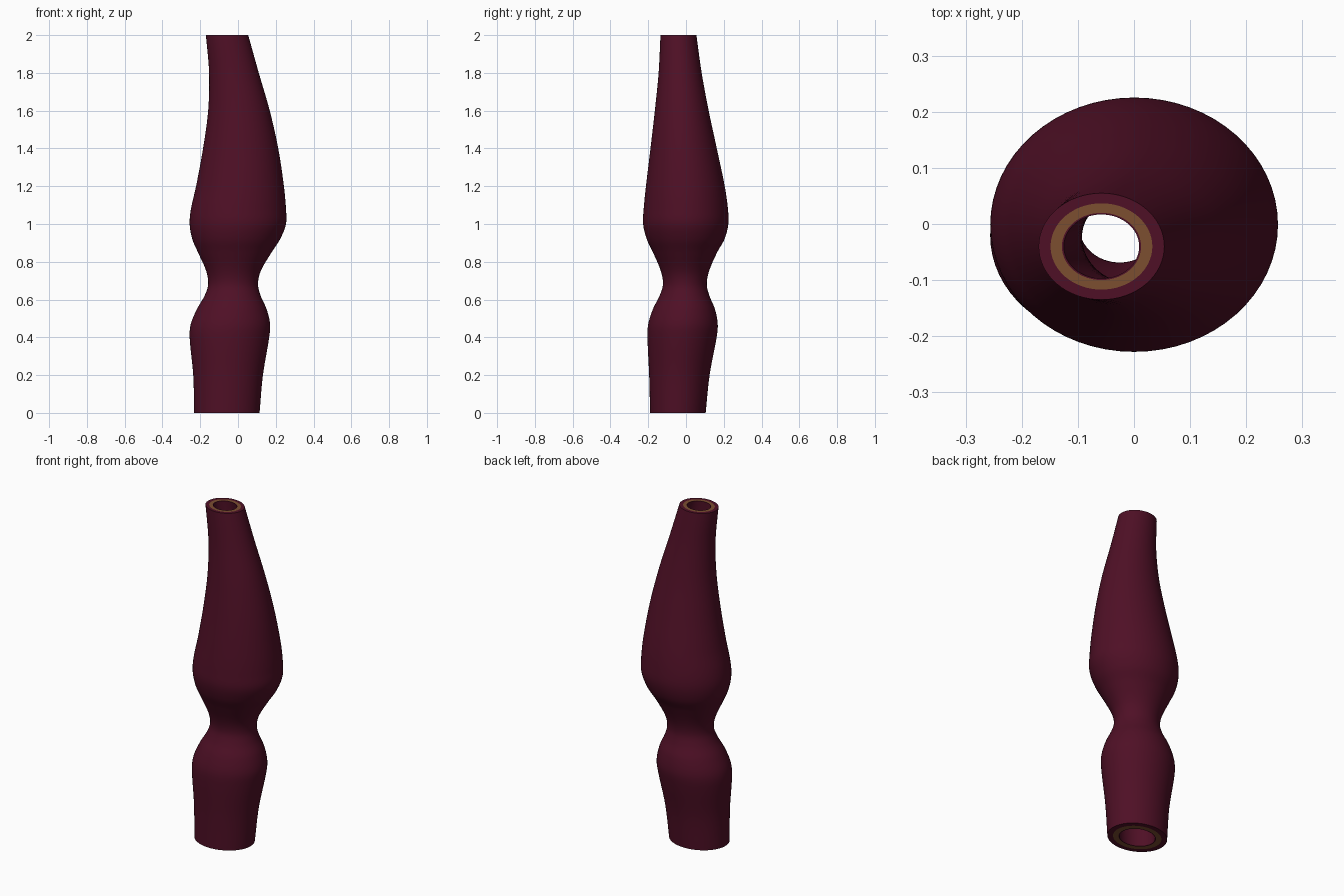
import bpy
import bmesh
from math import sin, cos, pi, exp, radians

cube = bpy.data.objects.get("Cube")
if cube:
    bpy.data.objects.remove(cube, do_unlink=True)

SIDES = 64
STEPS = 6      # rings between neighbouring stations
NECK = 0.68    # height of the narrowest point

# Stations up the vessel: height, left edge, right edge, front edge, back edge
STATIONS = [
    (0.0, -.232, .114, -.19, .104),
    (0.2, -.237, .132, -.195, .125),
    (0.4, -.256, .165, -.204, .162),
    (0.47, -.25, .17, -.2, .168),
    (0.55, -.217, .151, -.175, .153),
    (0.62, -.177, .12, -.14, .124),
    (NECK, -.158, .106, -.122, .11),
    (0.75, -.168, .12, -.133, .122),
    (0.85, -.212, .178, -.175, .165),
    (0.92, -.242, .223, -.208, .204),
    (1.0, -.256, .254, -.227, .224),
    (1.08, -.249, .254, -.224, .222),
    (1.2, -.222, .243, -.212, .205),
    (1.4, -.185, .213, -.188, .163),
    (1.6, -.158, .168, -.165, .12),
    (1.8, -.153, .11, -.145, .083),
    (2.0, -.17, .054, -.135, .055),
]


def make_material(name, color):
    mat = bpy.data.materials.new(name)
    mat.use_nodes = True
    mat.diffuse_color = (*color, 1)
    mat.node_tree.nodes["Principled BSDF"].inputs["Base Color"].default_value = (*color, 1)
    return mat


def slope(i, k):
    """Tangent of value k with respect to height at station i."""
    a = STATIONS[max(i - 1, 0)]
    b = STATIONS[min(i + 1, len(STATIONS) - 1)]
    return (b[k] - a[k]) / (b[0] - a[0])


def smooth_sections():
    """Hermite curve through the stations, as finely spaced sections."""
    sections = []
    for i in range(len(STATIONS) - 1):
        a, b = STATIONS[i], STATIONS[i + 1]
        h = b[0] - a[0]
        for s in range(STEPS):
            t = s / STEPS
            e = t * t * (3 - 2 * t)
            row = [a[0] + h * t]
            for k in range(1, 5):
                row.append(a[k] * (1 - e) + b[k] * e
                           + h * slope(i, k) * t * (1 - t) ** 2
                           - h * slope(i + 1, k) * t * t * (1 - t))
            sections.append(row)
    sections.append(STATIONS[-1])
    return sections


SECTIONS = smooth_sections()


def add_wall(bm, ratio, pinch):
    """Rings of one wall surface, scaled about the vessel's centre line."""
    rings = []
    for z, left, right, front, back in SECTIONS:
        r = ratio - pinch * exp(-((z - NECK) / 0.15) ** 2)
        cx, cy = (left + right) / 2, (front + back) / 2
        rx, ry = r * (right - left) / 2, r * (back - front) / 2
        rings.append([bm.verts.new((cx + rx * cos(2 * pi * j / SIDES),
                                    cy + ry * sin(2 * pi * j / SIDES), z))
                      for j in range(SIDES)])
    return rings


def make_sleeve(name, outer_ratio, inner_ratio, material, pinch=0.0):
    """Closed tubular layer between two scaled copies of the outline."""
    bm = bmesh.new()
    outer = add_wall(bm, outer_ratio, 0)
    inner = add_wall(bm, inner_ratio, pinch)
    loop = outer + inner[::-1]
    for i, ring in enumerate(loop):
        following = loop[(i + 1) % len(loop)]
        for j in range(SIDES):
            n = (j + 1) % SIDES
            bm.faces.new((ring[j], ring[n], following[n], following[j]))
    bmesh.ops.recalc_face_normals(bm, faces=bm.faces[:])
    mesh = bpy.data.meshes.new(name)
    bm.to_mesh(mesh)
    bm.free()
    mesh.materials.append(material)
    obj = bpy.data.objects.new(name, mesh)
    bpy.context.collection.objects.link(obj)
    bpy.ops.object.select_all(action='DESELECT')
    obj.select_set(True)
    bpy.context.view_layer.objects.active = obj
    bpy.ops.object.shade_smooth_by_angle(angle=radians(40))
    return obj


dark_red = make_material("dark_red", (0.078, 0.005, 0.019))
tan = make_material("tan_brown", (0.2, 0.077, 0.03))

# Three nested layers of the vessel wall around an open bore
make_sleeve("outer_wall", 1.0, 0.81, dark_red)
make_sleeve("middle_wall", 0.81, 0.63, tan)
make_sleeve("inner_lining", 0.63, 0.6, dark_red, pinch=0.06)
